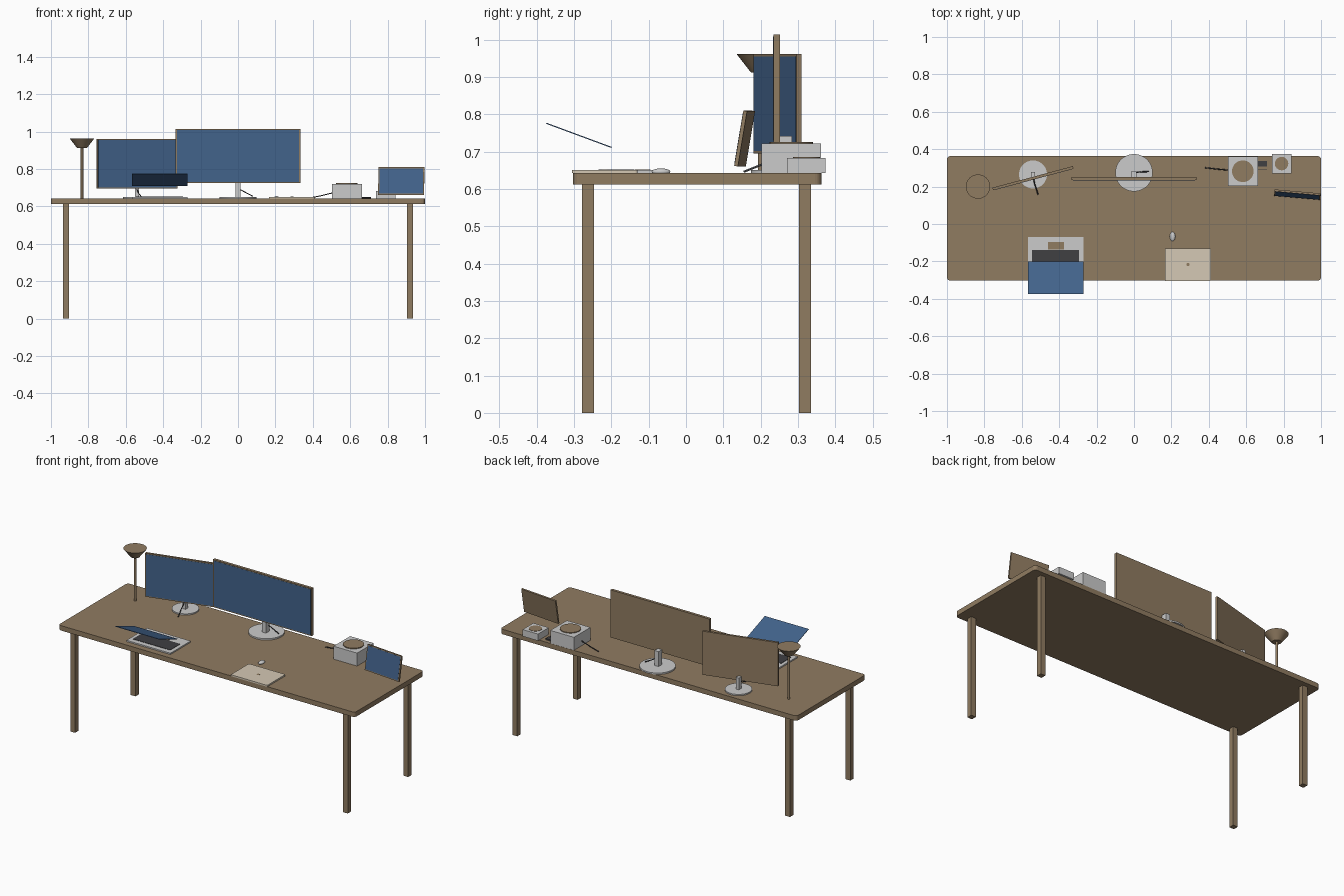
import bpy, bmesh, math
from mathutils import Vector

if "Cube" in bpy.data.objects:
    bpy.data.objects.remove(bpy.data.objects["Cube"])


def material(name, rgb):
    m = bpy.data.materials.new(name)
    m.diffuse_color = (*rgb, 1)
    m.use_nodes = True
    m.node_tree.nodes["Principled BSDF"].inputs["Base Color"].default_value = m.diffuse_color
    return m


WOOD = material("wood", (0.28, 0.20, 0.12))
BLUE = material("screen_blue", (0.055, 0.125, 0.26))
DARK = material("dark", (0.05, 0.05, 0.055))
CREAM = material("cream", (0.66, 0.58, 0.46))
T = 0.642  # desk surface height


def finish(o, name, mat):
    o.name = name
    if mat:
        o.data.materials.append(mat)
    return o


def box(name, lo, hi, mat=None, bevel=0.0):
    lo, hi = Vector(lo), Vector(hi)
    bpy.ops.mesh.primitive_cube_add(size=1, location=(lo + hi) / 2)
    o = bpy.context.object
    o.scale = hi - lo
    bpy.ops.object.transform_apply(location=False, rotation=False, scale=True)
    if bevel:  # round only the upright corners
        bm = bmesh.new()
        bm.from_mesh(o.data)
        up = [e for e in bm.edges if abs(e.verts[0].co.z - e.verts[1].co.z) > 1e-4]
        bmesh.ops.bevel(bm, geom=up, offset=bevel, segments=4, profile=0.5, affect='EDGES')
        bm.to_mesh(o.data)
        bm.free()
    return finish(o, name, mat)


def cone(name, x, y, z0, z1, r0, r1, mat=None, sides=32):
    bpy.ops.mesh.primitive_cone_add(vertices=sides, radius1=r0, radius2=r1, depth=z1 - z0,
                                    location=(x, y, (z0 + z1) / 2))
    bpy.ops.object.shade_smooth_by_angle(angle=math.radians(30))
    return finish(bpy.context.object, name, mat)


def panel(name, centre, w, h, t, yaw=0.0, tilt=0.0, rim=0.006):
    # framed display: wooden shell with a blue screen on its front
    rot = (math.radians(tilt), 0, math.radians(yaw))
    for part, lo, hi, mat in (
            ("shell", (-w / 2, -t / 2, -h / 2), (w / 2, t / 2, h / 2), WOOD),
            ("screen", (-w / 2 + rim, -t / 2 - 0.001, -h / 2 + rim),
             (w / 2 - rim, -t / 2 + 0.001, h / 2 - rim), BLUE)):
        o = box(f"{name}_{part}", lo, hi, mat)
        o.location = centre
        o.rotation_euler = rot
        # the screen is offset through its own geometry
        off = (Vector(lo) + Vector(hi)) / 2
        for v in o.data.vertices:
            v.co += off


def cable(name, pts, r=0.003):
    c = bpy.data.curves.new(name, 'CURVE')
    c.dimensions = '3D'
    c.bevel_depth = r
    c.bevel_resolution = 1
    c.use_fill_caps = True
    s = c.splines.new('POLY')
    s.points.add(len(pts) - 1)
    for p, q in zip(s.points, pts):
        p.co = (*q, 1)
    o = bpy.data.objects.new(name, c)
    bpy.context.collection.objects.link(o)
    c.materials.append(DARK)


# desk
box("desk_top", (-1, -0.303, 0.612), (1, 0.363, T), WOOD, bevel=0.018)
for side, x in (("left", -0.92), ("right", 0.92)):
    for end, y in (("front", -0.263), ("back", 0.319)):
        box(f"{side}_{end}_leg", (x - 0.016, y - 0.016, 0), (x + 0.016, y + 0.016, 0.614), WOOD)

# main monitor
panel("main_monitor", (0, 0.243, 0.869), 0.666, 0.29, 0.017)
cone("main_stand_base", 0, 0.274, T, 0.651, 0.1, 0.1, sides=48)
box("main_stand_post", (-0.014, 0.25, 0.65), (0.014, 0.284, 0.742))
cable("main_cable", [(0.012, 0.276, 0.69), (0.045, 0.279, 0.672), (0.08, 0.28, 0.654)])

# angled side monitor
panel("side_monitor", (-0.54, 0.245, 0.828), 0.445, 0.266, 0.014, yaw=15)
cone("side_stand_base", -0.54, 0.265, T, 0.65, 0.075, 0.075, sides=48)
box("side_stand_post", (-0.55, 0.252, 0.65), (-0.53, 0.277, 0.722))
cable("side_cable", [(-0.54, 0.255, 0.69), (-0.53, 0.21, 0.668), (-0.512, 0.155, 0.646)])

# lamp
cone("lamp_pole", -0.834, 0.2, T, 0.93, 0.007, 0.007, WOOD, 16)
cone("lamp_shade", -0.834, 0.2, 0.912, 0.962, 0.026, 0.065, WOOD)

# open laptop, facing the back of the desk
box("laptop_base", (-0.566, -0.266, T), (-0.27, -0.07, 0.65))
box("laptop_keys", (-0.545, -0.235, 0.649), (-0.293, -0.138, 0.652), DARK)
box("laptop_trackpad", (-0.46, -0.137, 0.649), (-0.375, -0.095, 0.6515), WOOD)
lid = box("laptop_lid", (-0.566, -0.38, 0.742), (-0.27, -0.194, 0.745), BLUE)
lid.rotation_euler.x = -math.radians(20.3)

# closed notebook computer and mouse
box("closed_laptop", (0.165, -0.306, T), (0.411, -0.13, 0.651), CREAM, bevel=0.006)
cone("closed_laptop_badge", 0.289, -0.217, 0.65, 0.652, 0.009, 0.009, WOOD, 20)
bpy.ops.mesh.primitive_uv_sphere_add(segments=24, ring_count=12, location=(0.206, -0.067, 0.646))
mouse = finish(bpy.context.object, "mouse", None)
mouse.scale = (0.015, 0.025, 0.009)
bpy.ops.object.shade_smooth()

# square devices with round tops, and their leads
box("large_device", (0.503, 0.202, T), (0.662, 0.362, 0.721))
cone("large_device_disc", 0.582, 0.282, 0.72, 0.726, 0.058, 0.058, WOOD)
box("small_device", (0.737, 0.27, T), (0.841, 0.374, 0.683))
cone("small_device_disc", 0.789, 0.323, 0.682, 0.685, 0.036, 0.036, WOOD)
cable("large_device_cable", [(0.505, 0.288, 0.672), (0.44, 0.294, 0.656), (0.38, 0.301, 0.645)])
box("device_plug", (0.662, 0.308, T), (0.712, 0.338, 0.65), DARK)
cable("device_lead", [(0.662, 0.293, 0.645), (0.712, 0.293, 0.645)], 0.002)

# leaning tablet
panel("tablet", (0.873, 0.157, 0.735), 0.246, 0.15, 0.01, yaw=-5, tilt=-9.5)
